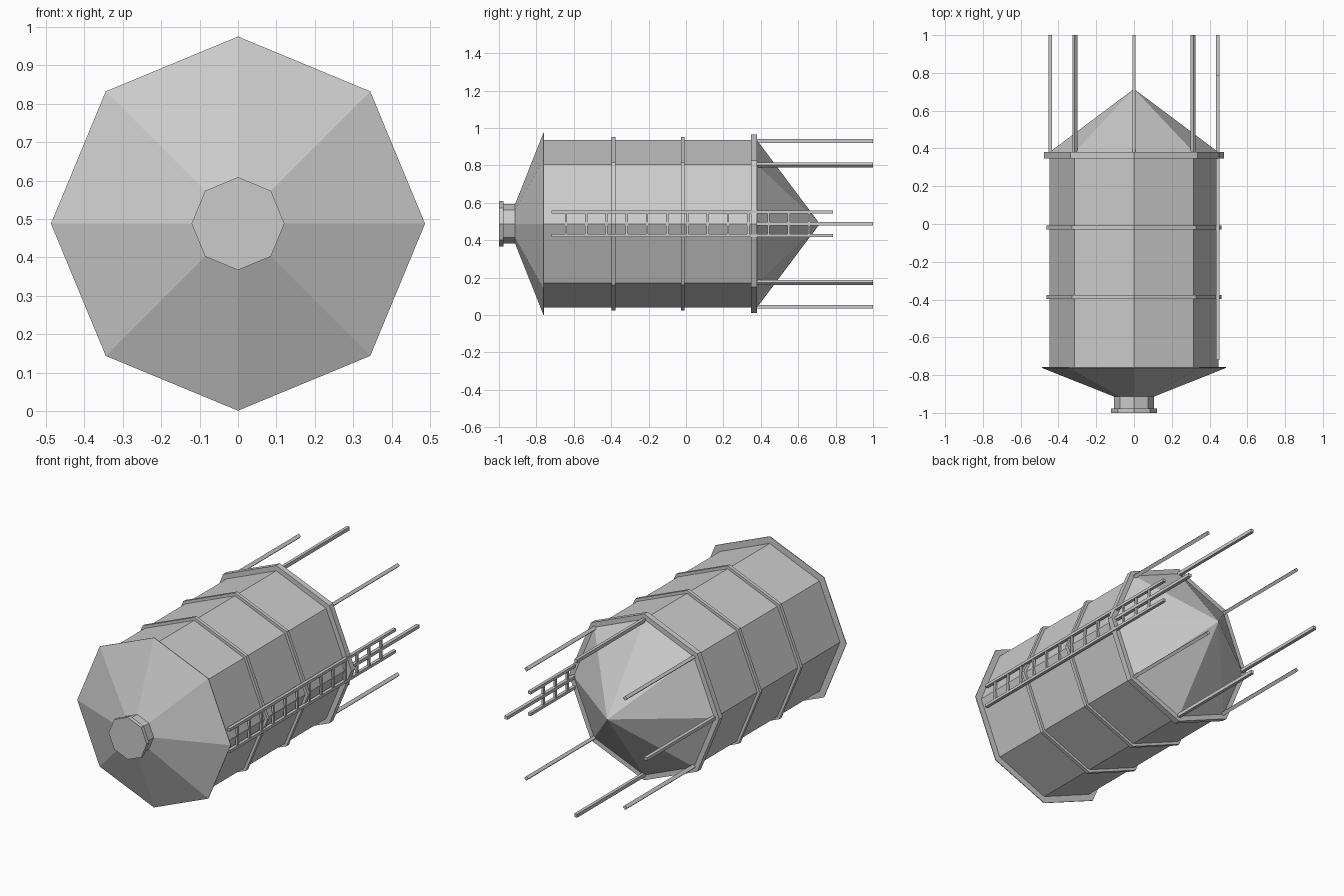
import bpy, bmesh, math
from mathutils import Matrix

if "Cube" in bpy.data.objects:
    bpy.data.objects.remove(bpy.data.objects["Cube"])

CZ = 0.488      # height of the long axis
SIDES = 8


def make_object(name, bm):
    bmesh.ops.recalc_face_normals(bm, faces=bm.faces)
    mesh = bpy.data.meshes.new(name)
    bm.to_mesh(mesh)
    bm.free()
    obj = bpy.data.objects.new(name, mesh)
    bpy.context.collection.objects.link(obj)
    return obj


def octagon_part(name, y0, r0, y1, r1):
    """Eight-sided prism, cone or frustum along the y axis."""
    bm = bmesh.new()
    bmesh.ops.create_cone(bm, cap_ends=True, segments=SIDES,
                          radius1=r0, radius2=r1, depth=y1 - y0)
    place = Matrix.Translation((0, (y0 + y1) / 2, CZ)) @ Matrix.Rotation(-math.pi / 2, 4, 'X')
    bmesh.ops.transform(bm, matrix=place, verts=bm.verts)
    bmesh.ops.remove_doubles(bm, verts=bm.verts, dist=1e-5)
    return make_object(name, bm)


def bar(name, centre, size, angle=0.0):
    """Box bar, turned about the long axis by angle."""
    bm = bmesh.new()
    bmesh.ops.create_cube(bm, size=1)
    m = (Matrix.Translation((0, 0, CZ)) @ Matrix.Rotation(-angle, 4, 'Y')
         @ Matrix.Translation(centre) @ Matrix.Diagonal((*size, 1)))
    bmesh.ops.transform(bm, matrix=m, verts=bm.verts)
    return make_object(name, bm)


# Tank body with hopper cone at the back
octagon_part("tank_body", -0.76, 0.447, 0.38, 0.447)
octagon_part("hopper_cone", 0.38, 0.447, 0.715, 0.0)

# Roof, neck and lid at the front
octagon_part("roof", -0.914, 0.105, -0.762, 0.487)
octagon_part("roof_rim", -0.762, 0.487, -0.758, 0.487)
octagon_part("neck", -0.98, 0.105, -0.91, 0.105)
octagon_part("lid", -1.0, 0.121, -0.977, 0.121)

# Reinforcing bands and the thick support ring
for i, y in enumerate((-0.387, -0.018)):
    octagon_part(f"band_{i + 1}", y - 0.01, 0.464, y + 0.01, 0.464)
octagon_part("support_ring", 0.347, 0.477, 0.38, 0.477)

# Legs at the corners of the octagon
for i in range(SIDES):
    bar(f"leg_{i + 1}", (0.443, 0.685, 0), (0.02, 0.63, 0.018), i * math.tau / SIDES)

# Ladder on the right side
for side in (-1, 1):
    bar("ladder_rail", (0.444, 0.033, side * 0.062), (0.018, 1.506, 0.016))
for i in range(13):
    bar(f"ladder_rung_{i + 1}", (0.445, -0.642 + i * 0.1083, 0), (0.012, 0.012, 0.124))
